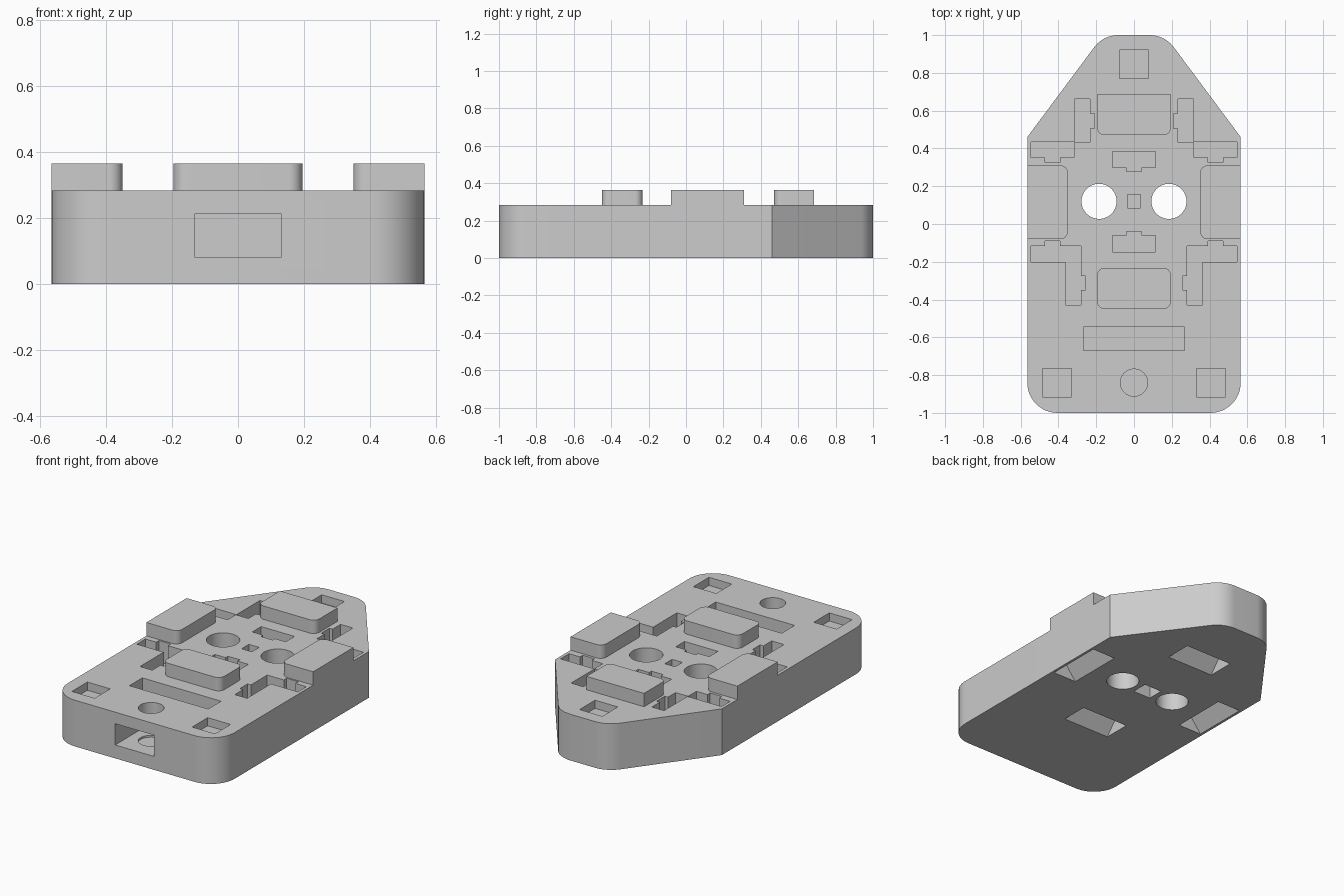
import bpy, bmesh, math
from mathutils import Vector

if "Cube" in bpy.data.objects:
    bpy.data.objects.remove(bpy.data.objects["Cube"], do_unlink=True)

TOP = 0.283
PAD_TOP = 0.365

GREY = (0.604, 0.604, 0.604, 1)
grey = bpy.data.materials.new("plain_grey")
grey.use_nodes = True
grey.diffuse_color = GREY
grey.node_tree.nodes["Principled BSDF"].inputs["Base Color"].default_value = GREY


def fillet(corners, steps=12):
    """Round each (x, y, radius) corner of a convex outline."""
    pts = []
    n = len(corners)
    for i, (x, y, r) in enumerate(corners):
        p = Vector((x, y))
        if r == 0:
            pts.append(p)
            continue
        a = (Vector(corners[i - 1][:2]) - p).normalized()
        b = (Vector(corners[(i + 1) % n][:2]) - p).normalized()
        half = a.angle(b) / 2
        centre = p + (a + b).normalized() * (r / math.sin(half))
        start = p + a * (r / math.tan(half)) - centre
        end = p + b * (r / math.tan(half)) - centre
        for k in range(steps + 1):
            # Normalised blend, warped by angle, keeps every point on the arc
            turn = math.pi - 2 * half
            t = k / steps * turn
            arm = (start * math.sin(turn - t) + end * math.sin(t)) / math.sin(turn)
            pts.append(centre + arm)
    return pts


def prism(name, pts, z0, z1):
    """Extrude a flat outline between two heights."""
    bm = bmesh.new()
    face = bm.faces.new([bm.verts.new((p[0], p[1], z0)) for p in pts])
    ext = bmesh.ops.extrude_face_region(bm, geom=[face])
    bmesh.ops.translate(bm, vec=(0, 0, z1 - z0),
                        verts=[v for v in ext["geom"] if isinstance(v, bmesh.types.BMVert)])
    bmesh.ops.recalc_face_normals(bm, faces=bm.faces)
    mesh = bpy.data.meshes.new(name)
    bm.to_mesh(mesh)
    bm.free()
    mesh.materials.append(grey)
    ob = bpy.data.objects.new(name, mesh)
    bpy.context.collection.objects.link(ob)
    return ob


def rect(x0, x1, y0, y1, r=0):
    return fillet([(x0, y0, r), (x1, y0, r), (x1, y1, r), (x0, y1, r)])


def circle(x, y, r):
    return [(x + r * math.cos(math.tau * k / 48), y + r * math.sin(math.tau * k / 48))
            for k in range(48)]


def mirror(pts):
    return [(-p[0], p[1]) for p in reversed(pts)]


cutters = []


def cut(pts, z0, z1=TOP + 0.1, both=False):
    """Add a cutter, optionally with its mirror image."""
    for outline in ([pts, mirror(pts)] if both else [pts]):
        ob = prism("cutter", outline, z0, z1)
        ob.hide_render = True
        cutters.append(ob)
    return cutters[-1]


def gable(x0, x1, y0, y1, along_x):
    """Underside hollow with a ridge roof."""
    ob = cut(rect(x0, x1, y0, y1), -0.001, 0.1)
    mx, my = (x0 + x1) / 2, (y0 + y1) / 2
    bm = bmesh.new()
    bm.from_mesh(ob.data)
    for v in bm.verts:
        if v.co.z > 0.05:
            if along_x:
                v.co.y = my
            else:
                v.co.x = mx
    bmesh.ops.remove_doubles(bm, verts=bm.verts, dist=0.0001)
    bmesh.ops.recalc_face_normals(bm, faces=bm.faces)
    bm.to_mesh(ob.data)
    bm.free()


# Body plate with a tapered nose at the back
body = prism("body", fillet([(-0.565, -1, 0.16), (0.565, -1, 0.16), (0.565, 0.46, 0),
                             (0.163, 1, 0.16), (-0.163, 1, 0.16), (-0.565, 0.46, 0)]), 0, TOP)

# Two through holes
cut(circle(0.185, 0.12, 0.093), -0.1, both=True)

# Shallow square recesses and the long slot
SHALLOW = TOP - 0.05
cut(rect(-0.077, 0.077, 0.77, 0.92), SHALLOW)
cut(rect(0.33, 0.485, -0.915, -0.765), SHALLOW, both=True)
cut(rect(-0.267, 0.267, -0.67, -0.545), TOP - 0.1)

# Front opening and the round hole above it
cut(rect(-0.132, 0.132, -1.1, -0.74), 0.082, 0.212)
cut(circle(0, -0.84, 0.072), 0.07)

# Centre pockets with small tabs, and the small centre pit
DEEP = TOP - 0.13
for pts in (
    [(-0.113, 0.3), (-0.04, 0.3), (-0.04, 0.278), (0.04, 0.278),
     (0.04, 0.3), (0.113, 0.3), (0.113, 0.385), (-0.113, 0.385)],
    [(-0.113, -0.147), (0.113, -0.147), (0.113, -0.062), (0.04, -0.062),
     (0.04, -0.04), (-0.04, -0.04), (-0.04, -0.062), (-0.113, -0.062)],
):
    cut(pts, DEEP)
cut(rect(-0.035, 0.035, 0.085, 0.155), DEEP)

# Corner pockets: back pair and front pair, each with two tabs
cut([(0.317, 0.352), (0.392, 0.352), (0.392, 0.326), (0.472, 0.326), (0.472, 0.352),
     (0.545, 0.352), (0.545, 0.435), (0.315, 0.435), (0.315, 0.662), (0.232, 0.662),
     (0.232, 0.585), (0.21, 0.585), (0.21, 0.505), (0.232, 0.505), (0.232, 0.432),
     (0.317, 0.432)], DEEP, both=True)
cut([(0.28, -0.43), (0.363, -0.43), (0.363, -0.2), (0.545, -0.2), (0.545, -0.117),
     (0.472, -0.117), (0.472, -0.09), (0.392, -0.09), (0.392, -0.117), (0.28, -0.117),
     (0.28, -0.275), (0.257, -0.275), (0.257, -0.35), (0.28, -0.35)], DEEP, both=True)

# Underside hollows below the pads
gable(-0.16, 0.16, 0.5, 0.67, True)
gable(-0.16, 0.16, -0.43, -0.26, True)
gable(0.39, 0.55, -0.06, 0.29, False)
gable(-0.55, -0.39, -0.06, 0.29, False)
cut(rect(-0.06, 0.06, 0.07, 0.17), -0.1, 0.08)

# Carve the body
for c in cutters:
    mod = body.modifiers.new("cut", "BOOLEAN")
    mod.operation = "DIFFERENCE"
    mod.solver = "EXACT"
    mod.object = c
bpy.context.view_layer.update()
carved = bpy.data.meshes.new_from_object(
    body.evaluated_get(bpy.context.evaluated_depsgraph_get()))
body.modifiers.clear()
body.data = carved
carved.materials.clear()
carved.materials.append(grey)
for c in cutters:
    bpy.data.objects.remove(c, do_unlink=True)

# Raised pads
R = 0.04
side = fillet([(0.565, 0.31, 0), (0.35, 0.31, R), (0.35, -0.08, R), (0.565, -0.08, 0)])
pads = [
    prism("left_pad", side, TOP, PAD_TOP),
    prism("right_pad", mirror(side), TOP, PAD_TOP),
    prism("front_pad", rect(-0.195, 0.195, -0.45, -0.232, R), TOP, PAD_TOP),
    prism("back_pad", fillet([(-0.195, 0.47, R), (0.195, 0.47, R),
                              (0.195, 0.685, 0), (-0.195, 0.685, 0)]), TOP, PAD_TOP),
]

# Smooth the rounded corners and keep edges sharp
bpy.ops.object.select_all(action="DESELECT")
for ob in [body] + pads:
    ob.select_set(True)
bpy.context.view_layer.objects.active = body
bpy.ops.object.shade_smooth_by_angle(angle=math.radians(25))
